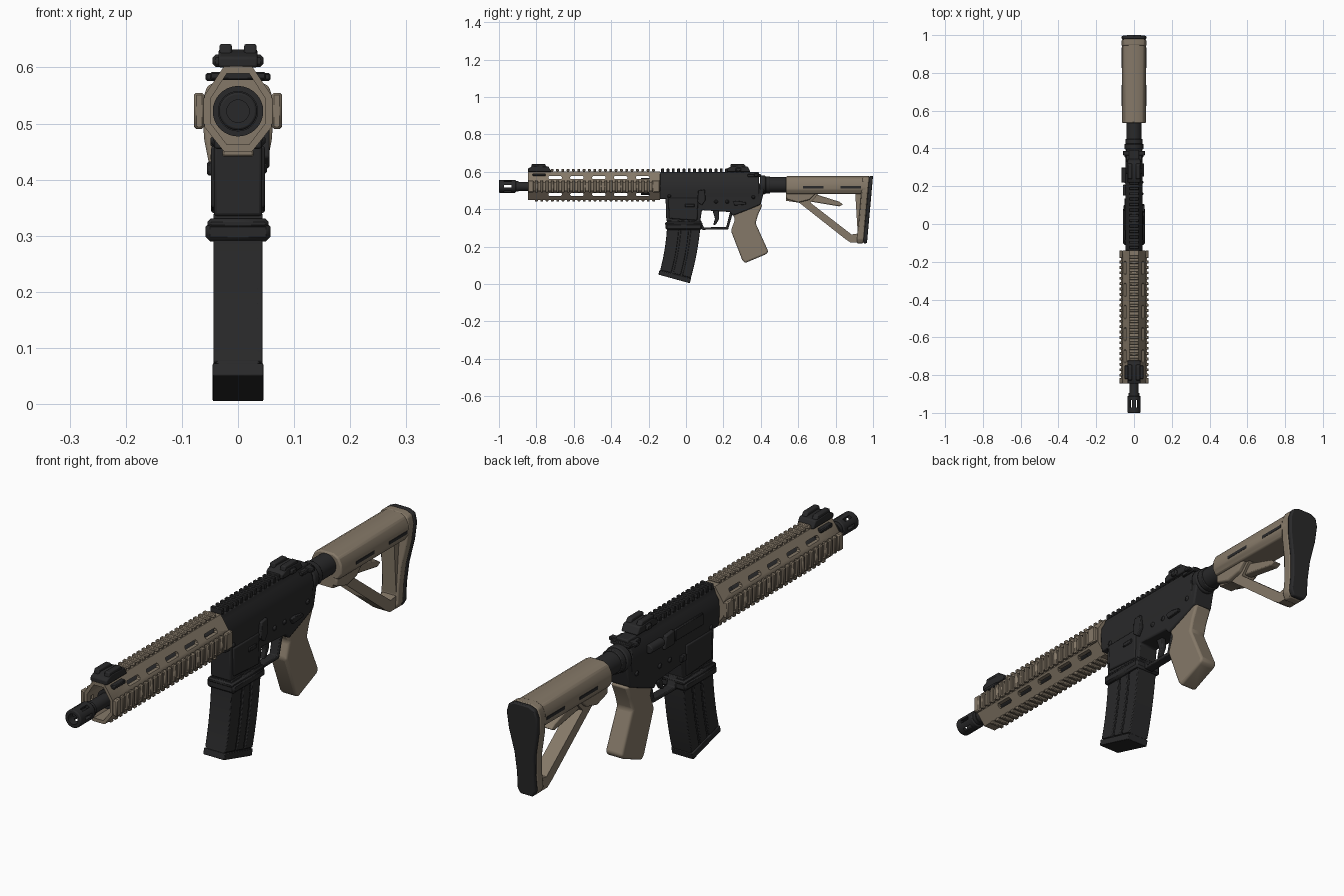
import bpy, bmesh, math
from mathutils import Vector, Matrix

cube = bpy.data.objects.get("Cube")
if cube:
    bpy.data.objects.remove(cube)

AXIS = 0.522   # height of the bore line
made = []


def material(name, rgb):
    m = bpy.data.materials.new(name)
    m.use_nodes = True
    m.diffuse_color = (*rgb, 1)
    b = m.node_tree.nodes["Principled BSDF"]
    b.inputs["Base Color"].default_value = (*rgb, 1)
    b.inputs["Roughness"].default_value = 0.7
    return m


DARK = material("charcoal", (0.022, 0.022, 0.023))
TAN = material("tan", (0.235, 0.19, 0.138))


def finish(name, bm, mat, bevel=0, segments=2):
    bmesh.ops.recalc_face_normals(bm, faces=bm.faces)
    mesh = bpy.data.meshes.new(name)
    bm.to_mesh(mesh)
    bm.free()
    ob = bpy.data.objects.new(name, mesh)
    bpy.context.collection.objects.link(ob)
    if mat:
        mesh.materials.append(mat)
        made.append(ob)
    else:
        ob.hide_render = True
        ob.hide_viewport = True
    if bevel:
        b = ob.modifiers.new("Bevel", "BEVEL")
        b.width, b.segments, b.limit_method = bevel, segments, "ANGLE"
    return ob


def prism(name, ring, shift, mat, bevel=0, segments=2):
    bm = bmesh.new()
    face = bm.faces.new([bm.verts.new(p) for p in ring])
    out = bmesh.ops.extrude_face_region(bm, geom=[face])["geom"]
    verts = [v for v in out if isinstance(v, bmesh.types.BMVert)]
    bmesh.ops.translate(bm, verts=verts, vec=shift)
    return finish(name, bm, mat, bevel, segments)


def side(name, pts, half, mat, bevel=0, x=0, segments=2):
    """Outline in (y, z) given thickness across x."""
    return prism(name, [(x - half, y, z) for y, z in pts], (2 * half, 0, 0), mat, bevel, segments)


def along(name, half_pts, y0, y1, mat, bevel=0, segments=2):
    """Mirrored half section in (x, z) run along y."""
    ring = [(x, y0, z) for x, z in half_pts] + [(-x, y0, z) for x, z in reversed(half_pts)]
    return prism(name, ring, (0, y1 - y0, 0), mat, bevel, segments)


def boxes(name, items, mat, bevel=0):
    """Several boxes, each (centre, size), in one mesh."""
    bm = bmesh.new()
    for c, s in items:
        bmesh.ops.create_cube(bm, size=1, matrix=Matrix.Translation(c) @ Matrix.Diagonal((*s, 1)))
    return finish(name, bm, mat, bevel, 1)


def tube(name, y0, y1, r, mat, z=AXIS, r2=None, sides=32, bevel=0, x=0):
    bm = bmesh.new()
    mx = Matrix.Translation((x, (y0 + y1) / 2, z)) @ Matrix.Rotation(-math.pi / 2, 4, "X")
    bmesh.ops.create_cone(bm, cap_ends=True, segments=sides, radius1=r, radius2=r2 or r,
                          depth=y1 - y0, matrix=mx)
    return finish(name, bm, mat, bevel)


def cut(ob, cutter):
    b = ob.modifiers.new("Cut", "BOOLEAN")
    b.operation, b.object, b.solver = "DIFFERENCE", cutter, "EXACT"


def steps(a, b, pitch):
    return [a + pitch * i for i in range(int((b - a) / pitch) + 1)]


# Barrel and slotted muzzle device
tube("barrel", -0.92, -0.12, 0.024, DARK)
tube("muzzle_collar", -0.915, -0.895, 0.028, DARK)
muzzle = tube("muzzle_device", -1.0, -0.91, 0.034, DARK, bevel=0.004)
cut(muzzle, tube("bore_cutter", -1.05, -0.925, 0.02, None))
for i in range(3):
    c = boxes("muzzle_slot_cutter", [((0, 0, 0), (0.1, 0.04, 0.013))], None)
    c.location = (0, -0.952, AXIS)
    c.rotation_euler.y = i * math.pi / 3
    cut(muzzle, c)
tube("gas_block", -0.80, -0.77, 0.036, DARK)
tube("barrel_nut", -0.24, -0.12, 0.045, DARK)

# Handguard: diamond shell with see-through slots
shell = [(0.025, 0.602), (0.06, 0.55), (0.06, 0.494), (0.025, 0.45)]
guard = along("handguard", shell, -0.845, -0.14, TAN)
cut(guard, along("guard_cutter", [(x * 0.8, AXIS + 0.004 + (z - AXIS - 0.004) * 0.83) for x, z in shell],
                 -0.9, -0.15, None))
slots = boxes("slot_cutter", [((0, y, z), (0.3, 0.072, 0.017))
                              for y in steps(-0.70, -0.22, 0.117) for z in (0.569, 0.479)], None, 0.005)
cut(guard, slots)
cut(guard, boxes("front_hole_cutter", [((0, -0.815, AXIS), (0.3, 0.018, 0.018))], None))

# Rails on all four sides of the handguard
teeth, bases = [], []
for y in steps(-0.80, -0.17, 0.0285):
    teeth += [((s * 0.07, y, 0.5225), (0.016, 0.015, 0.064)) for s in (-1, 1)]
    teeth.append(((0, y, 0.447), (0.056, 0.015, 0.012)))
for y in steps(-0.83, -0.15, 0.0285):
    teeth.append(((0, y, 0.609), (0.05, 0.015, 0.014)))
bases += [((s * 0.063, -0.4925, 0.5225), (0.012, 0.70, 0.046)) for s in (-1, 1)]
boxes("handguard_rail_teeth", teeth, TAN, 0.003)
boxes("handguard_rail_bases", bases, TAN)
for s in (-1, 1):
    for y0, y1 in ((-0.845, -0.815), (-0.175, -0.14)):
        boxes("rail_end", [((s * 0.069, (y0 + y1) / 2, 0.5225), (0.018, y1 - y0, 0.064))], TAN, 0.004)

# Upper receiver with its rail
upper = [(0.024, 0.598), (0.03, 0.578), (0.044, 0.555), (0.046, 0.50), (0.042, 0.455)]
along("upper_receiver", upper, -0.14, 0.39, DARK, 0.004)
boxes("receiver_rail_teeth", [((0, y, 0.606), (0.05, 0.015, 0.022))
                              for y in steps(-0.125, 0.33, 0.0285)], DARK, 0.002)
boxes("charging_handle", [((0, 0.365, 0.58), (0.085, 0.07, 0.016)),
                          ((0, 0.375, 0.583), (0.116, 0.025, 0.014))], DARK, 0.003)
boxes("port_cover", [((-0.046, 0.05, 0.525), (0.01, 0.17, 0.046))], DARK, 0.003)
side("case_deflector", [(0.15, 0.50), (0.15, 0.555), (0.20, 0.55), (0.21, 0.50)], 0.009, DARK, 0.004, x=-0.049)
tube("forward_assist", 0.22, 0.30, 0.017, DARK, z=0.535, x=-0.05, bevel=0.004)

# Lower receiver, magazine well and trigger guard
side("lower_receiver", [(-0.11, 0.48), (-0.105, 0.335), (0.075, 0.325), (0.085, 0.395), (0.235, 0.385),
                        (0.25, 0.365), (0.34, 0.40), (0.40, 0.425), (0.425, 0.53), (0.40, 0.55),
                        (0.36, 0.48)], 0.043, DARK, 0.006)
side("magazine_well_panel", [(-0.095, 0.46), (-0.09, 0.35), (0.06, 0.34), (0.065, 0.46)], 0.048, DARK, 0.005)
boxes("magazine_well_flare", [((0, -0.012, 0.322), (0.108, 0.20, 0.018))], DARK, 0.006)
side("trigger_guard", [(0.07, 0.335), (0.085, 0.29), (0.225, 0.292), (0.25, 0.38), (0.235, 0.385),
                       (0.215, 0.305), (0.095, 0.303), (0.08, 0.34)], 0.018, DARK, 0.003)
side("trigger", [(0.14, 0.40), (0.155, 0.35), (0.145, 0.315), (0.16, 0.318), (0.178, 0.35), (0.175, 0.40)],
     0.009, DARK, 0.003)
tube("receiver_end_ring", 0.395, 0.425, 0.05, DARK, z=0.53, bevel=0.005)

# Controls on the sides of the receiver
side("bolt_catch", [(0.065, 0.50), (0.06, 0.44), (0.085, 0.42), (0.105, 0.45), (0.10, 0.505)], 0.007, DARK, 0.003, x=0.049)
side("selector_lever", [(0.25, 0.44), (0.26, 0.42), (0.32, 0.425), (0.32, 0.437), (0.275, 0.445)],
     0.006, DARK, 0.002, x=0.048)
boxes("magazine_release", [((0.046, 0.02, 0.42), (0.012, 0.05, 0.018)),
                           ((-0.048, 0.085, 0.42), (0.014, 0.03, 0.025))], DARK, 0.003)
boxes("receiver_pins", [((0, y, z), (0.098, 0.02, 0.02))
                        for y, z in ((-0.09, 0.47), (0.16, 0.44), (0.22, 0.44), (0.36, 0.465))], DARK, 0.006)


# Curved magazine, with raised bands following the curve
def magazine_point(t, u):
    front = Vector((-0.10, 0.34)) * (1 - t) ** 2 + Vector((-0.104, 0.19)) * 2 * t * (1 - t) + Vector((-0.145, 0.05)) * t * t
    back = Vector((0.08, 0.34)) * (1 - t) ** 2 + Vector((0.066, 0.16)) * 2 * t * (1 - t) + Vector((0.018, 0.005)) * t * t
    return tuple(front.lerp(back, u))


def magazine_part(name, u0, u1, t0, t1, half, bevel):
    ts = [t0 + (t1 - t0) * i / 10 for i in range(11)]
    pts = [magazine_point(t, u0) for t in ts] + [magazine_point(t, u1) for t in reversed(ts)]
    side(name, pts, half, DARK, bevel)


magazine_part("magazine", 0, 1, 0, 1, 0.039, 0.004)
for u0, u1 in ((0.0, 0.36), (0.42, 0.66), (0.72, 1.0)):
    magazine_part("magazine_band", u0, u1, 0, 0.91, 0.044, 0.003)
magazine_part("magazine_base", -0.02, 1.01, 0.92, 1, 0.045, 0.004)
boxes("magazine_collar", [((0, -0.012, 0.307), (0.116, 0.194, 0.034))], DARK, 0.008)

# Pistol grip
side("grip", [(0.245, 0.385), (0.262, 0.345), (0.24, 0.285), (0.30, 0.13), (0.315, 0.112), (0.43, 0.16),
              (0.44, 0.175), (0.372, 0.325), (0.385, 0.37), (0.41, 0.425), (0.34, 0.43)], 0.036, TAN, 0.014, segments=3)

# Flip-up sights
for name, y in (("front_sight", -0.785), ("rear_sight", 0.28)):
    side(name + "_base", [(y - 0.06, 0.60), (y - 0.06, 0.618), (y - 0.03, 0.632), (y + 0.05, 0.628),
                          (y + 0.065, 0.60)], 0.035, DARK, 0.004)
    for s in (-1, 1):
        side(name + "_ear", [(y - 0.045, 0.615), (y - 0.04, 0.642), (y + 0.03, 0.642), (y + 0.05, 0.615)],
             0.011, DARK, 0.004, x=s * 0.022)
boxes("rear_sight_knob", [((0, 0.28, 0.612), (0.09, 0.03, 0.022))], DARK, 0.005)
boxes("front_sight_clamp", [((0, -0.785, 0.585), (0.10, 0.07, 0.014))], DARK, 0.003)

# Buffer tube and shoulder stock
tube("buffer_tube", 0.41, 0.60, 0.041, DARK, z=0.53)
tube("buffer_tube_nut", 0.425, 0.45, 0.046, DARK, z=0.53, bevel=0.003)
comb = [(0.028, 0.577), (0.05, 0.566), (0.063, 0.54), (0.064, 0.505), (0.05, 0.482)]
along("stock_body", comb, 0.535, 0.965, TAN, 0.006)
boxes("stock_side_slots", [((s * 0.0635, y, 0.517), (0.003, 0.11, 0.012))
                           for s in (-1, 1) for y in (0.68, 0.88)], DARK)
frame = side("stock_frame", [(0.535, 0.50), (0.535, 0.445), (0.605, 0.435), (0.855, 0.238), (0.88, 0.222),
                             (0.955, 0.222), (0.968, 0.50)], 0.028, TAN)
cut(frame, side("stock_hole_cutter", [(0.665, 0.435), (0.71, 0.485), (0.905, 0.485), (0.918, 0.27),
                                      (0.885, 0.265)], 0.1, None))
side("stock_front_lug", [(0.535, 0.49), (0.535, 0.455), (0.60, 0.435), (0.66, 0.45), (0.70, 0.49)], 0.045, TAN, 0.006)
side("stock_lever", [(0.62, 0.475), (0.64, 0.445), (0.82, 0.415), (0.84, 0.425), (0.82, 0.44), (0.71, 0.475)],
     0.018, TAN, 0.004)

# Butt plate and pad, leaning slightly forward toward the toe
butt = [(0.03, 0.578), (0.055, 0.567), (0.065, 0.535), (0.06, 0.47), (0.042, 0.38), (0.036, 0.30),
        (0.038, 0.24), (0.026, 0.218)]
for name, y0, y1, mat in (("butt_plate", 0.945, 0.98, TAN), ("butt_pad", 0.98, 1.0, DARK)):
    ob = along(name, butt, y0, y1, mat, 0.005)
    for v in ob.data.vertices:
        v.co.y -= (0.578 - v.co.z) * 0.09

# Smooth rounded surfaces while keeping hard edges
bpy.ops.object.select_all(action="DESELECT")
for ob in made:
    ob.select_set(True)
bpy.context.view_layer.objects.active = made[0]
bpy.ops.object.shade_smooth_by_angle(angle=math.radians(35))
